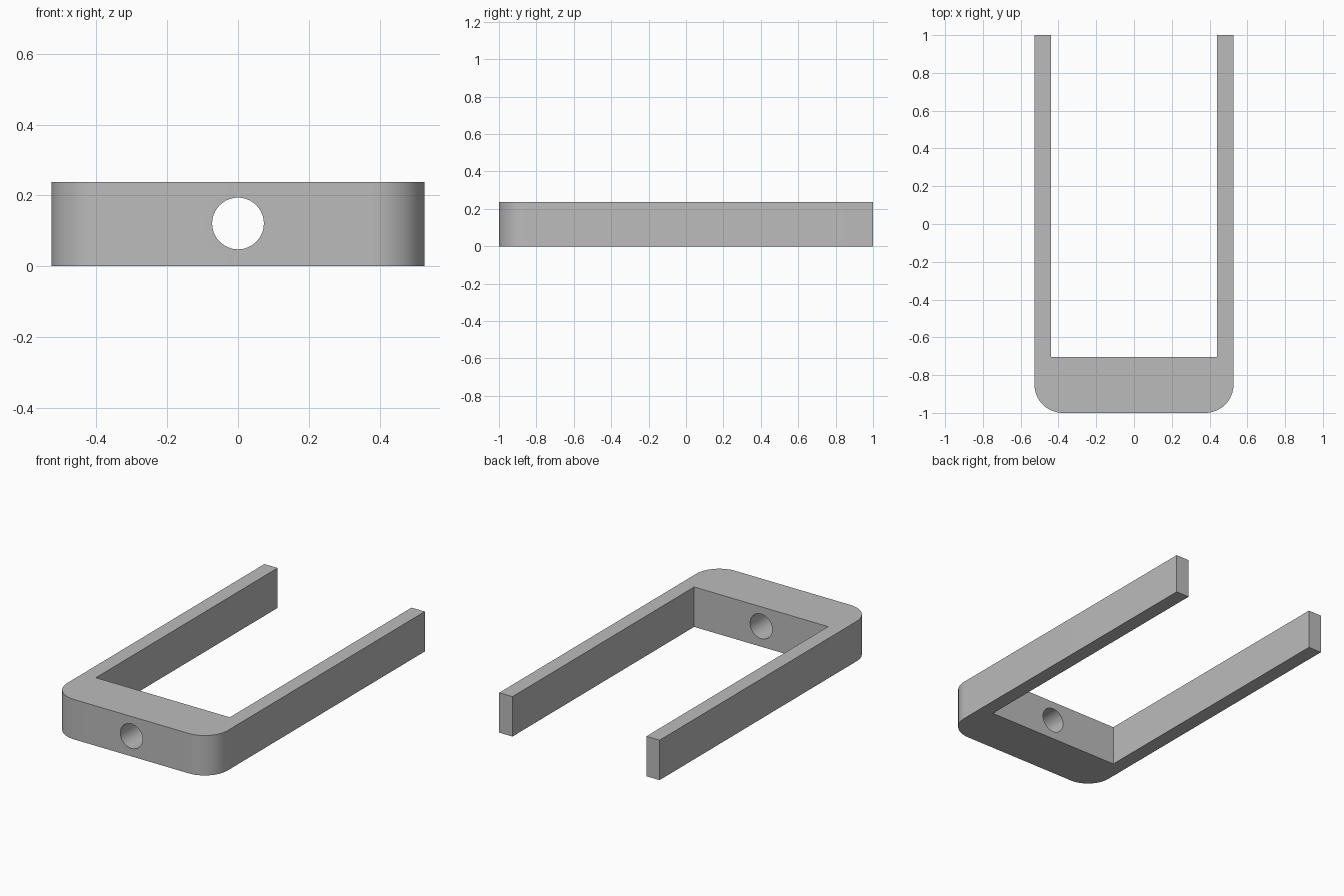
import bpy
import bmesh
from math import radians, sin, cos, pi

if "Cube" in bpy.data.objects:
    bpy.data.objects.remove(bpy.data.objects["Cube"], do_unlink=True)

HALF_W, INNER_W = 0.527, 0.44
HEIGHT, WEB_Y, RADIUS = 0.237, -0.705, 0.15
HOLE_R = 0.073
STEPS = 16

# Plain grey material
grey = bpy.data.materials.new("plain grey")
grey.use_nodes = True
colour = (0.5, 0.5, 0.5, 1)
grey.diffuse_color = colour
grey.node_tree.nodes["Principled BSDF"].inputs["Base Color"].default_value = colour

# Half outline of the U: inner edge, arm end, rounded front corner
half = [(INNER_W, WEB_Y), (INNER_W, 1), (HALF_W, 1)]
for i in range(STEPS + 1):
    a = -i * pi / 2 / STEPS
    half.append((HALF_W - RADIUS + RADIUS * cos(a), -1 + RADIUS + RADIUS * sin(a)))
outline = half + [(-x, y) for x, y in reversed(half)]

# Extrude the outline into the bracket
bm = bmesh.new()
face = bm.faces.new([bm.verts.new((x, y, 0)) for x, y in outline])
ext = bmesh.ops.extrude_face_region(bm, geom=[face])
top = [v for v in ext["geom"] if isinstance(v, bmesh.types.BMVert)]
bmesh.ops.translate(bm, verts=top, vec=(0, 0, HEIGHT))
bmesh.ops.recalc_face_normals(bm, faces=bm.faces)
mesh = bpy.data.meshes.new("u_bracket")
bm.to_mesh(mesh)
bm.free()
mesh.materials.append(grey)
bracket = bpy.data.objects.new("u_bracket", mesh)
bpy.context.collection.objects.link(bracket)

# Round hole through the front web
bpy.ops.mesh.primitive_cylinder_add(vertices=64, radius=HOLE_R, depth=0.6,
                                    location=(0, -0.85, HEIGHT / 2 + 0.002),
                                    rotation=(radians(90), 0, 0))
cutter = bpy.context.object
cutter.name = "hole_cutter"
cutter.data.materials.append(grey)
cutter.hide_render = True

bpy.ops.object.select_all(action="DESELECT")
bracket.select_set(True)
bpy.context.view_layer.objects.active = bracket
cut = bracket.modifiers.new("hole", "BOOLEAN")
cut.operation = "DIFFERENCE"
cut.solver = "EXACT"
cut.object = cutter
bpy.ops.object.modifier_apply(modifier=cut.name)
bpy.data.objects.remove(cutter, do_unlink=True)

# Smooth the rounded corners and hole, keep the other edges sharp
bpy.ops.object.shade_smooth_by_angle(angle=radians(30))
